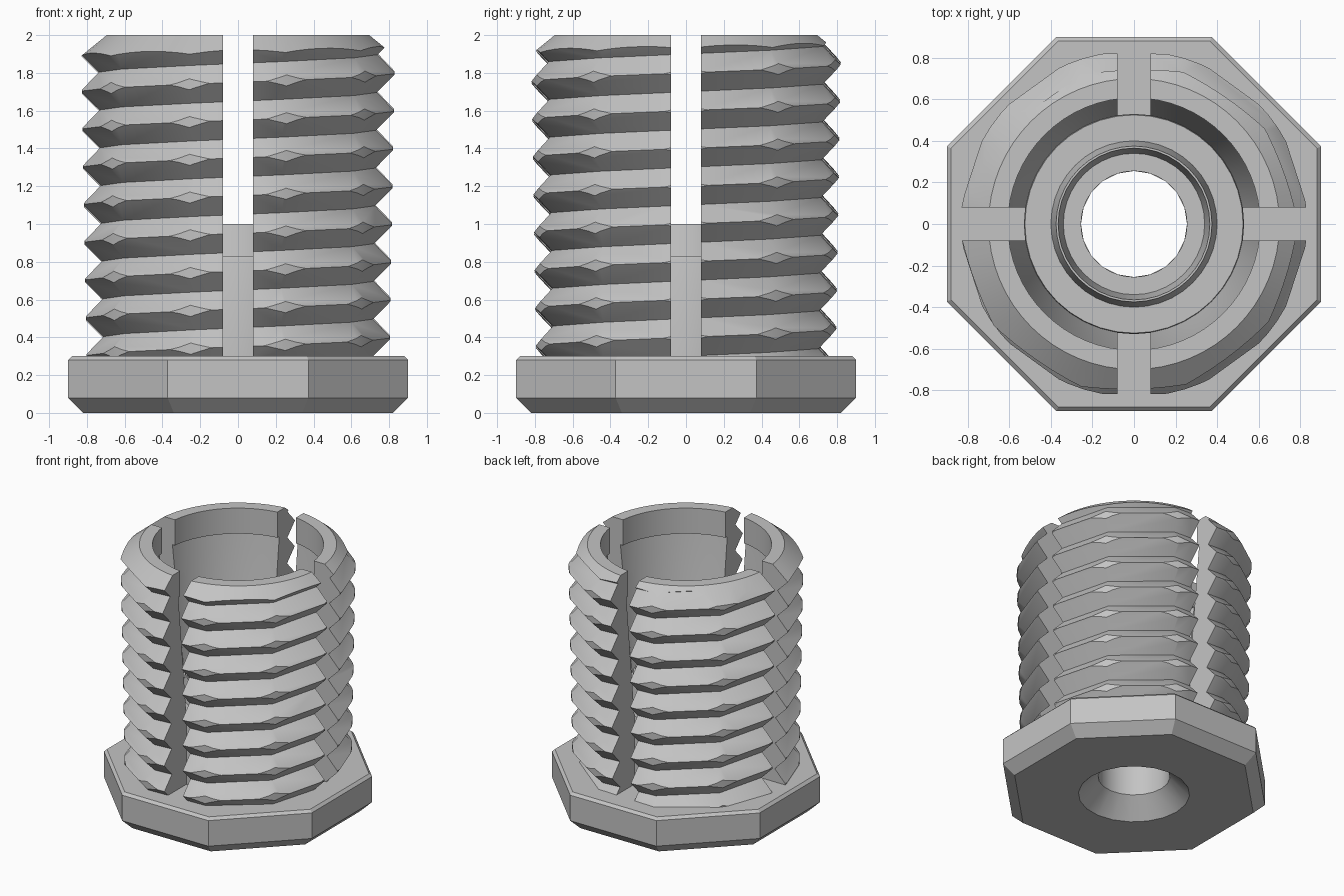
import bpy, bmesh
from math import cos, sin, pi, radians

cube = bpy.data.objects.get("Cube")
if cube:
    bpy.data.objects.remove(cube, do_unlink=True)

metal = bpy.data.materials.new("plain grey")
metal.use_nodes = True
GREY = (0.55, 0.55, 0.55, 1)
metal.diffuse_color = GREY
metal.node_tree.nodes["Principled BSDF"].inputs["Base Color"].default_value = GREY


def make_object(name, bm):
    bmesh.ops.recalc_face_normals(bm, faces=bm.faces)
    if bm.calc_volume(signed=True) < 0:
        bmesh.ops.reverse_faces(bm, faces=bm.faces)
    mesh = bpy.data.meshes.new(name)
    bm.to_mesh(mesh)
    bm.free()
    mesh.materials.append(metal)
    obj = bpy.data.objects.new(name, mesh)
    bpy.context.collection.objects.link(obj)
    return obj


def lathe(name, profile, sides, turn=0.0, ring=False):
    """Spin (radius, z) points; ring closes the profile, otherwise the ends are capped."""
    bm = bmesh.new()
    loops = [[bm.verts.new((r * cos(turn + 2 * pi * i / sides),
                            r * sin(turn + 2 * pi * i / sides), z))
              for i in range(sides)] for r, z in profile]
    pairs = list(zip(loops, loops[1:]))
    if ring:
        pairs.append((loops[-1], loops[0]))
    else:
        bm.faces.new(loops[0])
        bm.faces.new(loops[-1])
    for a, b in pairs:
        for i in range(sides):
            j = (i + 1) % sides
            bm.faces.new((a[i], a[j], b[j], b[i]))
    return make_object(name, bm)


def box(name, size, centre):
    bm = bmesh.new()
    bmesh.ops.create_cube(bm, size=1)
    bmesh.ops.scale(bm, vec=size, verts=bm.verts)
    bmesh.ops.translate(bm, vec=centre, verts=bm.verts)
    return make_object(name, bm)


def carve(obj, cutter, operation="DIFFERENCE"):
    """Apply a boolean and discard the cutter."""
    mod = obj.modifiers.new("carve", "BOOLEAN")
    mod.object, mod.operation, mod.solver = cutter, operation, "EXACT"
    graph = bpy.context.evaluated_depsgraph_get()
    mesh = bpy.data.meshes.new_from_object(obj.evaluated_get(graph))
    obj.modifiers.clear()
    obj.data = mesh
    bpy.data.objects.remove(cutter, do_unlink=True)


def thread(name, crest, root, pitch, steps, count, taper):
    """Solid right-handed V thread with straight steps, widening upwards by taper."""
    bm = bmesh.new()

    def point(n, r, lift):
        a = 2 * pi * n / steps
        z = pitch * n / steps + lift
        r += taper * z
        return bm.verts.new((r * cos(a), r * sin(a), z))

    c = [point(n, crest, 0) for n in range(count + steps + 1)]
    r = [point(n, root, pitch / 2) for n in range(count + 1)]
    for n in range(count):
        bm.faces.new((c[n], c[n + 1], r[n + 1], r[n]))
        bm.faces.new((r[n], r[n + 1], c[n + steps + 1], c[n + steps]))
    # Fan caps over both helical ends
    for start, z in ((0, pitch / 2), (count, pitch * (count / steps + 0.5))):
        hub = bm.verts.new((0, 0, z))
        rim = c[start:start + steps + 1] + [r[start]]
        for a, b in zip(rim, rim[1:] + rim[:1]):
            bm.faces.new((hub, a, b))
    return make_object(name, bm)


# Threaded sleeve, trimmed to a chamfered tube with a lipped, tapering bore
sleeve = thread("threaded_sleeve", 0.83, 0.732, 0.2, 10, 106, 0.017)
tube = [(0.805, 0.25), (0.834, 1.89), (0.7, 2), (0.607, 2), (0.607, 1.8),
        (0.63, 1.8), (0.53, 0.83), (0.5, 0.7), (0.5, 0.25)]
carve(sleeve, lathe("tube", tube, 64, ring=True), "INTERSECT")

# Four slots from two crossing cuts
for size in ((2, 0.16, 2), (0.16, 2, 2)):
    carve(sleeve, box("slot", size, (0, 0, 1.3)))

# Inner collar with a raised rim around the hole
collar = [(0.53, 0.27), (0.53, 0.81), (0.525, 0.83), (0.4, 0.83), (0.375, 1.0),
          (0.365, 1.0), (0.34, 0.8), (0.255, 0.8), (0.255, 0.27)]
collar = lathe("inner_collar", collar, 40, ring=True)

# Octagonal flange with chamfers and a countersunk hole
k = 1 / cos(pi / 8)
flange = lathe("octagonal_flange", [(0.82 * k, 0), (0.9 * k, 0.08), (0.9 * k, 0.28),
                                    (0.88 * k, 0.3)], 8, pi / 8)
carve(flange, lathe("countersink", [(0.455, -0.06), (0.255, 0.14), (0.255, 0.5)], 20))

# Smooth round walls, sharp edges kept
bpy.ops.object.select_all(action="DESELECT")
for obj in (sleeve, collar, flange):
    obj.select_set(True)
    bpy.context.view_layer.objects.active = obj
bpy.ops.object.shade_smooth_by_angle(angle=radians(30))
